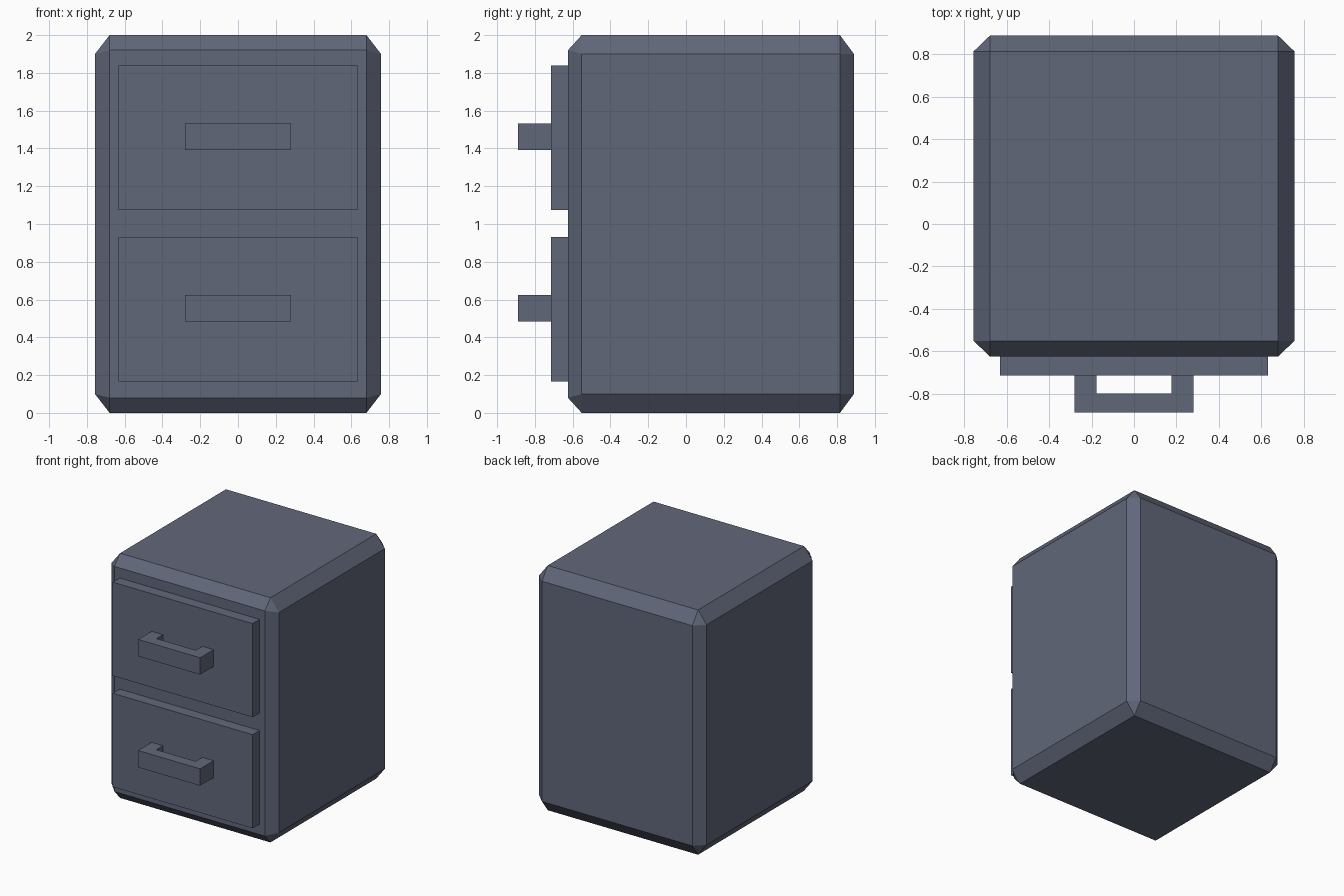
import bpy, bmesh

if "Cube" in bpy.data.objects:
    bpy.data.objects.remove(bpy.data.objects["Cube"])

slate = bpy.data.materials.new("slate_blue_grey")
slate.diffuse_color = (0.120, 0.136, 0.195, 1)
slate.use_nodes = True
slate.node_tree.nodes["Principled BSDF"].inputs["Base Color"].default_value = slate.diffuse_color


def finish(name, bm):
    bmesh.ops.recalc_face_normals(bm, faces=bm.faces)
    mesh = bpy.data.meshes.new(name)
    bm.to_mesh(mesh)
    bm.free()
    mesh.materials.append(slate)
    obj = bpy.data.objects.new(name, mesh)
    bpy.context.collection.objects.link(obj)
    return obj


def prism(name, outline, z0, z1):
    """Extrude an (x, y) outline from z0 up to z1."""
    bm = bmesh.new()
    face = bm.faces.new([bm.verts.new((x, y, z0)) for x, y in outline])
    top = bmesh.ops.extrude_face_region(bm, geom=[face])["geom"]
    verts = [v for v in top if isinstance(v, bmesh.types.BMVert)]
    bmesh.ops.translate(bm, verts=verts, vec=(0, 0, z1 - z0))
    return finish(name, bm)


# Cabinet body: hull around its six flat panels, leaving the chamfers between
X, XI = 0.757, 0.68            # outer and chamfered half width
Y0, Y0I = -0.625, -0.552       # front
Y1, Y1I = 0.889, 0.815         # back
bm = bmesh.new()
for sx in (-1, 1):
    for outer, inner, inset in ((Y0, Y0I, 0.08), (Y1, Y1I, 0.10)):
        for top in (False, True):
            up = lambda d: 2 - d if top else d
            bm.verts.new((sx * XI, inner, up(0)))        # top / bottom panel
            bm.verts.new((sx * XI, outer, up(inset)))    # front / back panel
            bm.verts.new((sx * X, inner, up(0.10)))      # side panel
bmesh.ops.convex_hull(bm, input=bm.verts)
bmesh.ops.dissolve_limit(bm, angle_limit=0.01, verts=bm.verts, edges=bm.edges)
finish("cabinet_body", bm)

# Two drawers, each with a bracket-shaped pull handle
F = -0.715
for name, z in (("lower", 0.165), ("upper", 1.073)):
    prism(name + "_drawer_front",
          [(-0.633, F), (0.633, F), (0.633, Y0), (-0.633, Y0)], z, z + 0.765)
    prism(name + "_handle",
          [(-0.28, F), (-0.28, -0.889), (0.28, -0.889), (0.28, F),
           (0.178, F), (0.178, -0.799), (-0.178, -0.799), (-0.178, F)],
          z + 0.32, z + 0.458)
